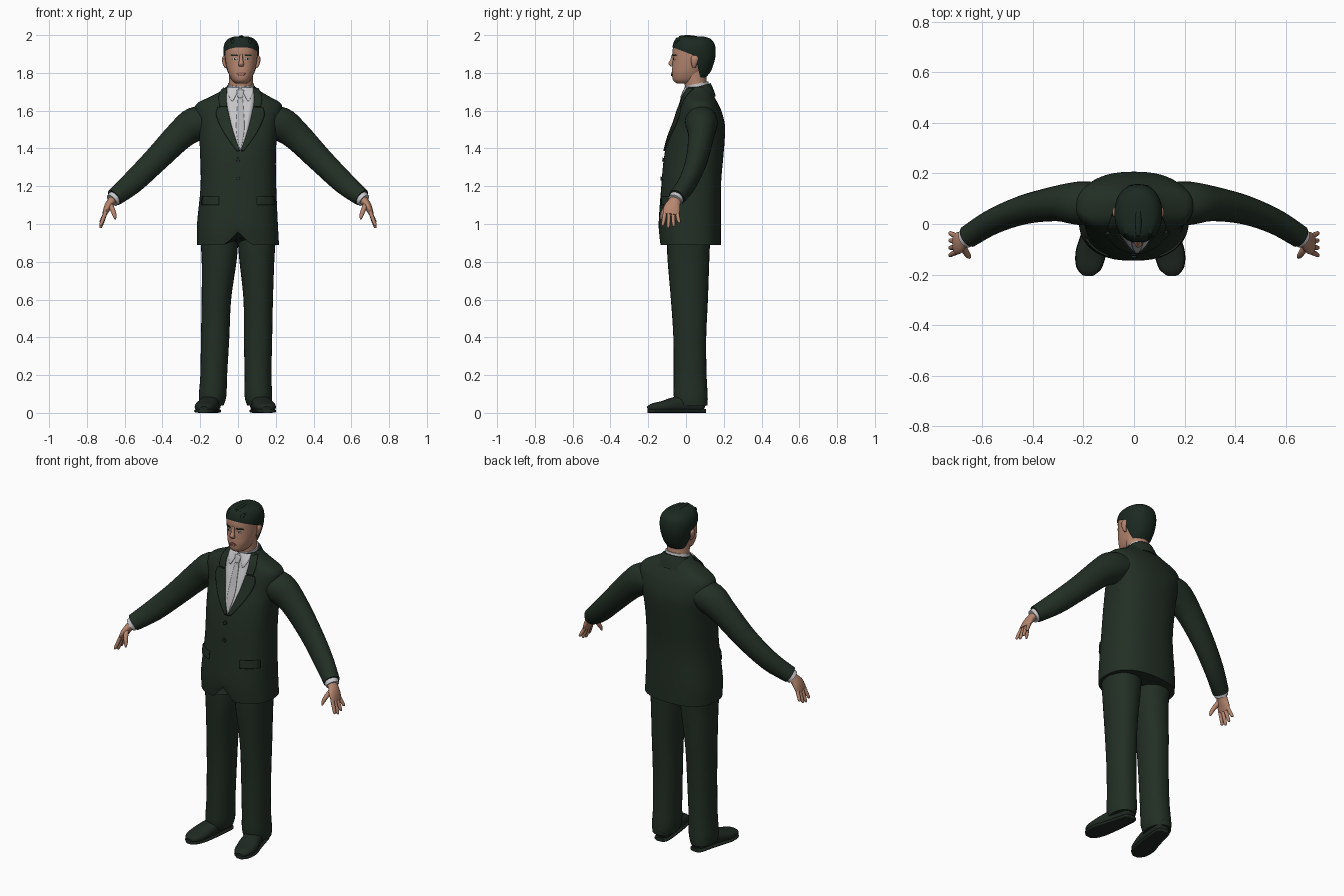
import bpy, bmesh, math
from mathutils import Vector
from mathutils.bvhtree import BVHTree

if "Cube" in bpy.data.objects:
    bpy.data.objects.remove(bpy.data.objects["Cube"])


def material(name, r, g, b):
    m = bpy.data.materials.new(name)
    m.use_nodes = True
    m.diffuse_color = (r, g, b, 1)
    bsdf = m.node_tree.nodes["Principled BSDF"]
    bsdf.inputs["Base Color"].default_value = (r, g, b, 1)
    bsdf.inputs["Roughness"].default_value = 0.8
    return m


SUIT = material("dark green cloth", .016, .028, .018)
SHOE = material("dark leather", .014, .022, .016)
HAIR = material("dark hair", .011, .022, .015)
SHIRT = material("pale grey shirt", .58, .58, .6)
TIE = material("grey tie", .48, .48, .5)
SKIN = material("skin", .47, .24, .16)
LIP = material("lip", .33, .14, .10)
made = []


def finish(name, bm, mat):
    mesh = bpy.data.meshes.new(name)
    bm.to_mesh(mesh)
    bm.free()
    ob = bpy.data.objects.new(name, mesh)
    bpy.context.collection.objects.link(ob)
    mesh.materials.append(mat)
    made.append(ob)
    return ob


def spline(rows, sub):
    """Catmull-Rom interpolation of section tuples."""
    out = []
    for i in range(len(rows) - 1):
        a, b, c, d = (rows[min(max(i + k, 0), len(rows) - 1)] for k in (-1, 0, 1, 2))
        for s in range(sub):
            t = s / sub
            out.append([q + .5 * t * (r - p + t * (2 * p - 5 * q + 4 * r - w + t * (3 * (q - r) + w - p)))
                        for p, q, r, w in zip(a, b, c, d)])
    return out + [list(rows[-1])]


def loft(name, rows, mat, flat=False, seg=28, sub=4, power=2.0, shape=None):
    """Skin of rounded sections (x, y, z, half width, half depth) along a path."""
    rows = spline(rows, sub)
    pts = [Vector(r[:3]) for r in rows]
    bm = bmesh.new()
    rings = []
    for i, r in enumerate(rows):
        t = (pts[min(i + 1, len(pts) - 1)] - pts[max(i - 1, 0)]).normalized()
        if flat:
            t = Vector((0, 0, 1))
        ref = Vector((0, 0, 1)) if abs(t.y) > .9 else Vector((0, 1, 0))
        u = (ref - t * ref.dot(t)).normalized()
        v = t.cross(u)
        ring = []
        for k in range(seg):
            a = 2 * math.pi * k / seg
            c, s = math.cos(a), math.sin(a)
            c, s = (math.copysign(abs(w) ** (2 / power), w) for w in (c, s))
            ring.append(bm.verts.new(pts[i] + v * c * max(r[3], .001) + u * s * max(r[4], .001)))
        rings.append(ring)
    for a, b in zip(rings, rings[1:]):
        for k in range(seg):
            n = (k + 1) % seg
            bm.faces.new((a[k], a[n], b[n], b[k]))
    bm.faces.new(rings[0])
    bm.faces.new(rings[-1])
    bmesh.ops.recalc_face_normals(bm, faces=bm.faces[:])
    if shape:
        shape(bm)
    return finish(name, bm, mat)


def surface(ob):
    return BVHTree.FromPolygons([v.co for v in ob.data.vertices], [p.vertices[:] for p in ob.data.polygons])


def drape(name, rows, tree, lift, mat, side=1, cx=0.0):
    """Thin plate laid on a front surface; rows are (z, x from, x to)."""
    bm = bmesh.new()
    grid = []
    for z, x0, x1 in spline(rows, 5):
        line = []
        for k in range(7):
            x = cx + side * (x0 + (x1 - x0) * k / 6)
            hit = tree.ray_cast(Vector((x, -1, z)), Vector((0, 1, 0)))
            if hit[0] is None:
                hit = tree.find_nearest(Vector((x, 0, z)))
            line.append(bm.verts.new(hit[0] + hit[1] * lift))
        grid.append(line)
    for a, b in zip(grid, grid[1:]):
        for k in range(6):
            f = bm.faces.new((a[k], a[k + 1], b[k + 1], b[k]))
            f.normal_update()
            if f.normal.y > 0:
                f.normal_flip()
    ob = finish(name, bm, mat)
    mod = ob.modifiers.new("thickness", "SOLIDIFY")
    mod.thickness, mod.offset = lift, -1
    return ob


def cutaway(bm):
    """Raise the front hem either side of the opening."""
    for v in bm.verts:
        if v.co.z < 1.0 and v.co.y < 0:
            v.co.z += max(0, .07 - abs(v.co.x)) * (1.0 - v.co.z) / .11


# Jacket body, shoulders and collar
jacket = loft("jacket", [
    (0, .022, .89, .217, .162), (-.003, .02, 1.0, .214, .165), (.002, .027, 1.2, .2, .158),
    (0, .04, 1.35, .2, .157), (0, .055, 1.45, .205, .15), (0, .07, 1.53, .216, .135),
    (.002, .072, 1.6, .232, .115), (.005, .07, 1.64, .22, .098), (.01, .066, 1.67, .165, .086),
    (.013, .064, 1.7, .11, .073), (.015, .062, 1.725, .08, .06)],
    SUIT, flat=True, seg=64, power=2.4, shape=cutaway)
loft("jacket_collar", [(.015, .09, 1.66, .1, .07), (.015, .08, 1.7, .085, .066), (.015, .072, 1.73, .074, .06)], SUIT)
loft("shirt_collar", [(.015, .07, 1.67, .07, .066), (.015, .054, 1.742, .069, .065)], SHIRT)

# Shirt front, tie, lapels, pockets and buttons
body = surface(jacket)
MID = .012
drape("shirt_front", [(1.715, -.07, .07), (1.66, -.074, .074), (1.58, -.06, .06), (1.48, -.035, .035),
                      (1.385, -.003, .003)], body, .003, SHIRT, cx=MID)
drape("tie_blade", [(1.67, -.012, .012), (1.6, -.017, .017), (1.5, -.021, .021), (1.395, -.004, .004)],
      body, .007, TIE, cx=MID)
drape("tie_knot", [(1.705, -.019, .019), (1.665, -.012, .012)], body, .0095, TIE, cx=MID)
for s, label in ((1, "left"), (-1, "right")):
    drape(label + "_lapel", [(1.615, .068, .118), (1.57, .058, .125), (1.48, .035, .085), (1.385, .001, .018)],
          body, .009, SUIT, s, MID)
    drape(label + "_collar_leaf", [(1.715, .066, .09), (1.67, .073, .112), (1.62, .069, .108)],
          body, .009, SUIT, s, MID)
    drape(label + "_shirt_collar_point", [(1.72, .004, .066), (1.69, .017, .066), (1.65, .038, .046)],
          body, .008, SHIRT, s, MID)
    drape(label + "_pocket_flap", [(1.145, .1, .185), (1.1, .1, .187)], body, .007, SUIT, s)
for z in (1.34, 1.24):
    drape("jacket_button", [(z + .01, -.005, .005), (z, -.011, .011), (z - .01, -.005, .005)], body, .007, SHOE)

# Head, neck and face
HX = .017
head = loft("head", [
    (HX, -.01, 1.745, .03, .04), (HX, .003, 1.762, .05, .072), (HX, .012, 1.8, .068, .086),
    (HX, .028, 1.84, .079, .1), (HX, .036, 1.88, .085, .106), (HX, .037, 1.92, .086, .108),
    (HX, .037, 1.95, .083, .1), (HX, .037, 1.975, .066, .08), (HX, .037, 1.985, .04, .05)],
    SKIN, flat=True, seg=40, power=2.2)
loft("neck", [(.015, .06, 1.67, .068, .062), (.015, .052, 1.74, .064, .059), (.017, .045, 1.82, .064, .06)], SKIN)
loft("nose", [(HX, -.066, 1.9, .008, .008), (HX, -.073, 1.87, .009, .01), (HX, -.079, 1.85, .014, .014),
              (HX, -.073, 1.835, .013, .01)], SKIN, flat=True, seg=16)
face = surface(head)
drape("upper_lip", [(1.806, -.006, .006), (1.8, -.018, .018), (1.796, -.023, .023)], face, .004, LIP, cx=HX)
drape("lower_lip", [(1.796, -.021, .021), (1.789, -.014, .014), (1.785, -.006, .006)], face, .005, LIP, cx=HX)
for s, label in ((1, "left"), (-1, "right")):
    drape(label + "_eye", [(1.879, .03, .036), (1.873, .02, .047), (1.867, .028, .038)], face, .002, SHIRT, s, HX)
    drape(label + "_iris", [(1.878, .031, .036), (1.873, .029, .038), (1.868, .031, .036)], face, .003, HAIR, s, HX)
    drape(label + "_eyebrow", [(1.897, .022, .05), (1.89, .016, .055)], face, .004, HAIR, s, HX)
    loft(label + "_ear", [(HX + s * .08, .043, 1.825, .006, .008), (HX + s * .088, .043, 1.845, .009, .014),
                          (HX + s * .093, .046, 1.875, .009, .02), (HX + s * .088, .046, 1.892, .006, .012)],
         SKIN, flat=True, seg=16)


def hairline(bm):
    """Cut the cap along the brow and behind the ears, dropping the face area."""
    planes = [(Vector((0, -.07, 1.935)), Vector((0, .38, 1))), (Vector((0, .05, 1.88)), Vector((0, 1, .25)))]
    for co, no in planes:
        bmesh.ops.bisect_plane(bm, geom=bm.verts[:] + bm.edges[:] + bm.faces[:], plane_co=co, plane_no=no)
    drop = [f for f in bm.faces if all((f.calc_center_median() - co).dot(no) < 0 for co, no in planes)]
    bmesh.ops.delete(bm, geom=drop, context="FACES")


loft("hair", [
    (HX, .045, 1.775, .062, .06), (HX, .04, 1.81, .076, .092), (HX, .042, 1.85, .087, .105),
    (HX, .043, 1.89, .093, .113), (HX, .042, 1.93, .094, .114), (HX, .041, 1.96, .086, .107),
    (HX, .037, 1.982, .066, .09), (HX, .032, 1.993, .035, .06)],
    HAIR, flat=True, seg=40, power=2.2, shape=hairline)
for k in range(-2, 3):
    x, drop = HX + .022 * k, .006 * abs(k)
    loft("hair_lock", [(x, -.052, 1.968 - drop, .008, .006), (x, -.035, 1.984 - drop, .013, .011),
                       (x, .03, 1.988 - drop, .013, .011), (x, .1, 1.975 - drop, .008, .008)],
         HAIR, seg=12)


def limb(name, side, rows, mat, **kw):
    """Loft given for the left side; the right foot stands slightly wider."""
    moved = [(side * x - (.03 * max(0, 1 - z / .8) if side < 0 else 0), y, z, a, b) for x, y, z, a, b in rows]
    return loft(name, moved, mat, **kw)


for s, label in ((1, "left_"), (-1, "right_")):
    # Sleeve and shirt cuff
    limb(label + "sleeve", s, [
        (.14, .08, 1.55, .07, .085), (.225, .082, 1.53, .09, .085), (.31, .08, 1.467, .078, .069),
        (.44, .055, 1.335, .067, .057), (.56, .008, 1.218, .06, .049), (.655, -.05, 1.14, .047, .045)], SUIT)
    limb(label + "cuff", s, [(.64, -.042, 1.15, .039, .039), (.667, -.058, 1.125, .037, .038)], SHIRT)
    # Hand
    limb(label + "palm", s, [
        (.65, -.048, 1.14, .024, .03), (.674, -.062, 1.115, .022, .034), (.692, -.074, 1.085, .019, .044),
        (.707, -.08, 1.05, .012, .042)], SKIN, seg=20)
    for k, (reach, finger) in enumerate(((.07, "index"), (.082, "middle"), (.074, "ring"), (.055, "little"))):
        y = -.111 + .021 * k
        spread = -.012 + .008 * k
        limb(label + finger + "_finger", s, [
            (.70, y, 1.065, .010, .0105), (.715, y + spread / 2, 1.06 - reach * .5, .010, .010),
            (.726, y + spread, 1.06 - reach * .9, .008, .008), (.728, y + spread, 1.06 - reach, .003, .003)],
            SKIN, seg=12)
    limb(label + "thumb", s, [
        (.678, -.085, 1.105, .014, .014), (.664, -.112, 1.075, .013, .013), (.653, -.127, 1.045, .010, .010),
        (.65, -.133, 1.025, .004, .004)], SKIN, seg=12)
    # Trouser leg
    limb(label + "trouser_leg", s, [
        (.112, .03, .04, .064, .083), (.108, .025, .09, .073, .09), (.106, .022, .2, .071, .087),
        (.106, .02, .4, .075, .087), (.107, .018, .6, .078, .098), (.1, .013, .8, .092, .11),
        (.099, .013, .9, .099, .114), (.1, .015, .96, .1, .115)], SUIT, flat=True, power=2.2)
    # Shoe and sole
    shoe = [(.1, .104, .045, .025, .03), (.102, .085, .05, .04, .045), (.112, .02, .052, .047, .048),
            (.128, -.06, .044, .054, .04), (.142, -.12, .034, .058, .03), (.15, -.175, .028, .047, .023),
            (.152, -.203, .022, .02, .012)]
    limb(label + "shoe", s, shoe, SHOE, power=2.4)
    limb(label + "sole", s, [(x, y, .01, a + .002, .01) for x, y, z, a, b in shoe], SHOE, power=3.5)

# Smooth shading with crisp borders
for ob in bpy.context.selected_objects:
    ob.select_set(False)
for ob in made:
    ob.select_set(True)
bpy.context.view_layer.objects.active = made[0]
bpy.ops.object.shade_smooth_by_angle(angle=math.radians(45))
